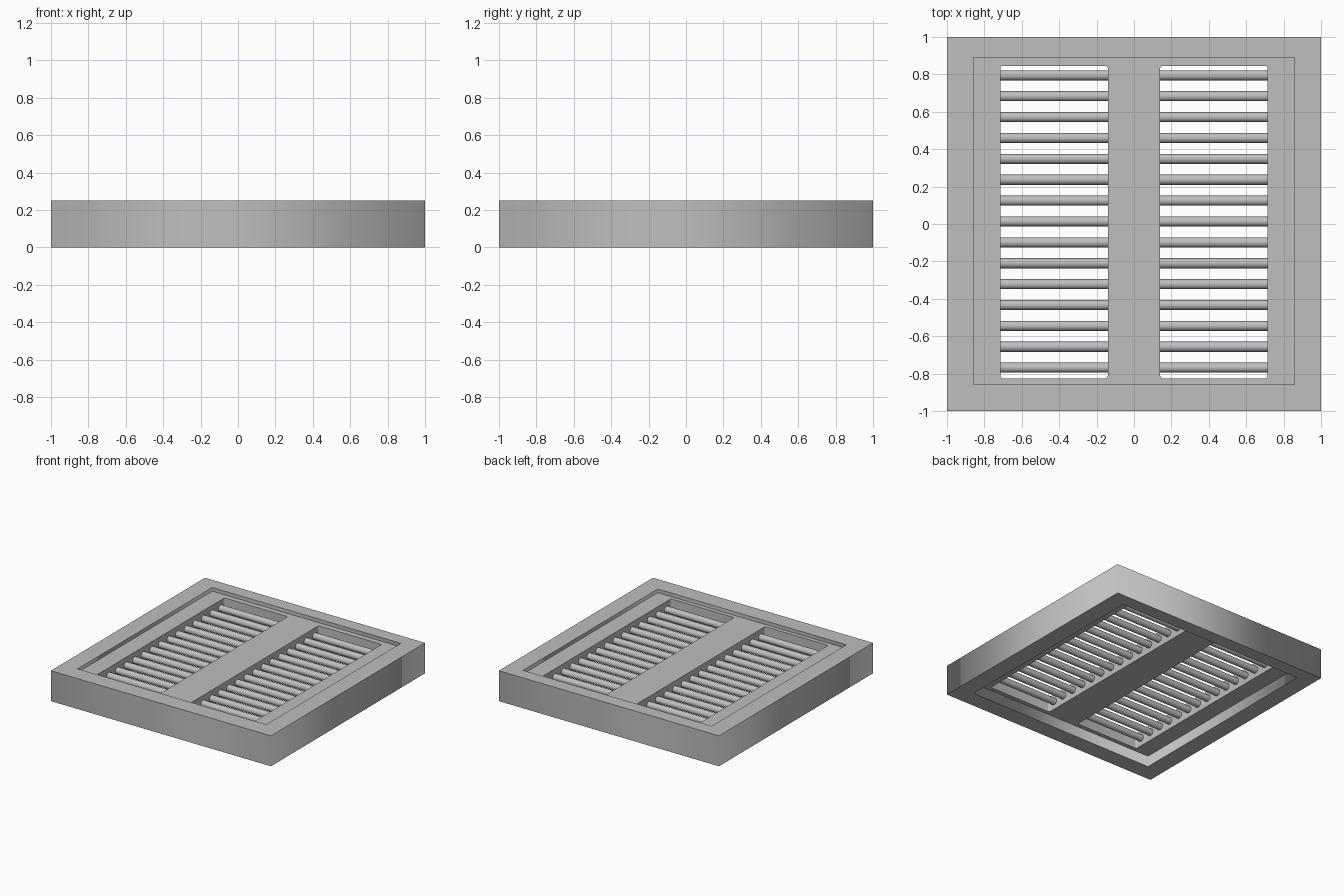
import bpy
import math

cube = bpy.data.objects.get("Cube")
if cube:
    bpy.data.objects.remove(cube, do_unlink=True)

grey = bpy.data.materials.new("plain_grey")
grey.use_nodes = True
colour = (0.52, 0.52, 0.52, 1)
grey.diffuse_color = colour
grey.node_tree.nodes["Principled BSDF"].inputs["Base Color"].default_value = colour


def outline(x0, x1, y0, y1, r=0.0, steps=4):
    """Rectangle outline with optional rounded corners."""
    if r == 0:
        return [(x0, y0), (x1, y0), (x1, y1), (x0, y1)]
    centres = [(x1 - r, y1 - r), (x0 + r, y1 - r), (x0 + r, y0 + r), (x1 - r, y0 + r)]
    points = []
    for corner, (cx, cy) in enumerate(centres):
        for s in range(steps + 1):
            a = math.pi / 2 * (corner + s / steps)
            points.append((cx + r * math.cos(a), cy + r * math.sin(a)))
    return points


def plate(name, loops, z0, z1):
    """Flat plate from an outer outline and its holes."""
    curve = bpy.data.curves.new(name, "CURVE")
    curve.dimensions = "2D"
    curve.fill_mode = "BOTH"
    curve.extrude = (z1 - z0) / 2
    for loop in loops:
        spline = curve.splines.new("POLY")
        spline.points.add(len(loop) - 1)
        for point, (x, y) in zip(spline.points, loop):
            point.co = (x, y, 0, 1)
        spline.use_cyclic_u = True
    obj = bpy.data.objects.new(name, curve)
    bpy.context.collection.objects.link(obj)
    obj.location.z = (z0 + z1) / 2
    curve.materials.append(grey)
    bpy.ops.object.select_all(action="DESELECT")
    obj.select_set(True)
    bpy.context.view_layer.objects.active = obj
    bpy.ops.object.convert(target="MESH")
    return bpy.context.object


panel_bottom, panel_top = 0.09, 0.22
opening = outline(-0.857, 0.857, -0.858, 0.89)
slot_in, slot_out = 0.14, 0.715

# Square outer frame
plate("outer_frame", [outline(-1, 1, -1, 1), opening], 0, 0.25)

# Recessed panel with two long slots
slots = [outline(min(s * slot_in, s * slot_out), max(s * slot_in, s * slot_out),
                 -0.825, 0.845, 0.014) for s in (-1, 1)]
plate("slotted_panel", [opening] + slots, panel_bottom, panel_top)

# Round bars across each slot
bar_count, first_y, last_y = 15, -0.768, 0.795
for side, s in (("right", -1), ("left", 1)):
    for i in range(bar_count):
        y = first_y + (last_y - first_y) * i / (bar_count - 1)
        bpy.ops.mesh.primitive_cylinder_add(
            vertices=32, radius=0.027, depth=slot_out - slot_in + 0.02,
            location=(s * (slot_in + slot_out) / 2, y, (panel_bottom + panel_top) / 2),
            rotation=(0, math.pi / 2, 0))
        bar = bpy.context.object
        bar.name = f"{side}_bar_{i + 1}"
        bar.data.materials.append(grey)
        bpy.ops.object.shade_smooth_by_angle()
